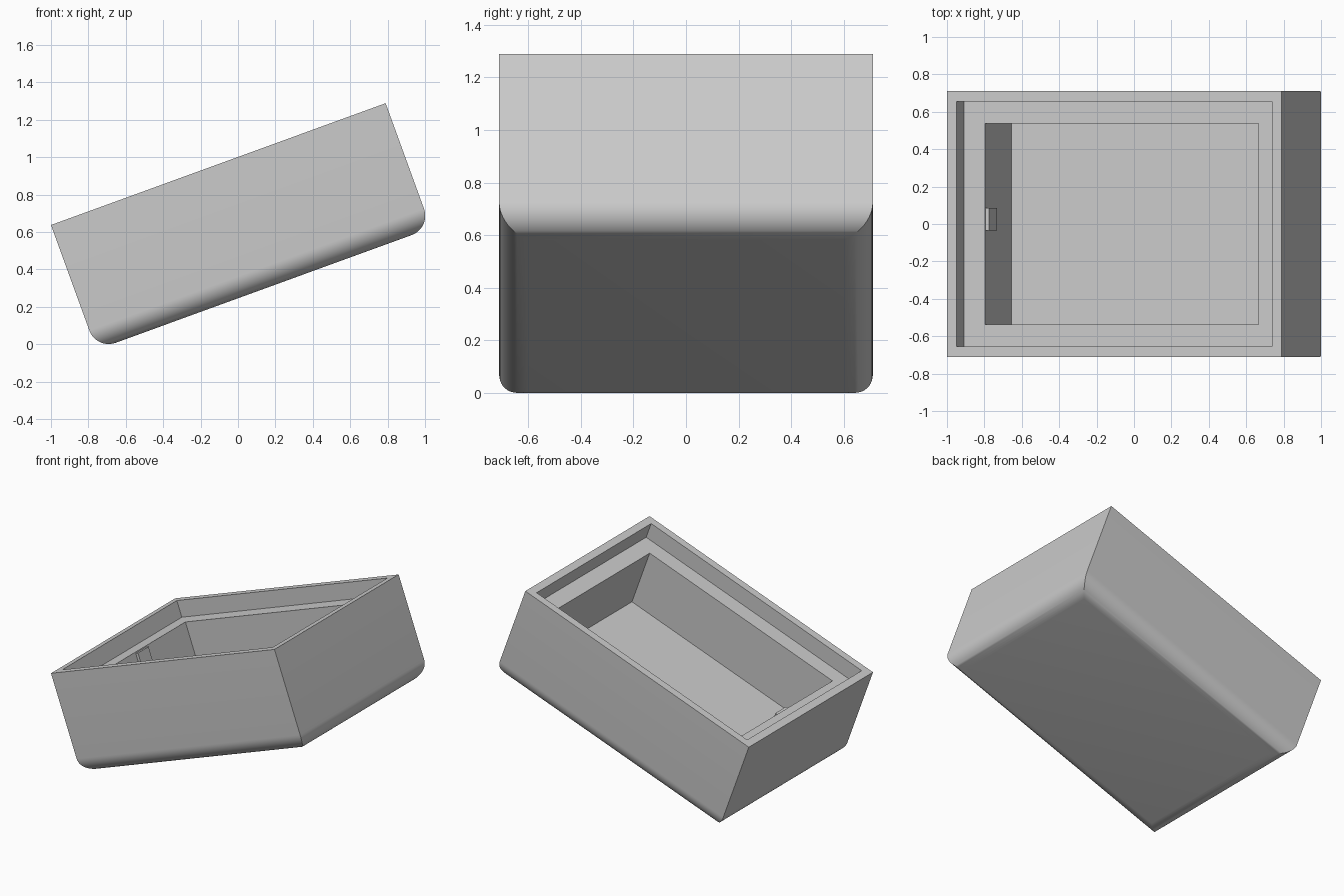
import bpy, bmesh, math
from mathutils import Matrix, Vector

cube = bpy.data.objects.get("Cube")
if cube:
    bpy.data.objects.remove(cube, do_unlink=True)

LENGTH, WIDTH, HEIGHT = 1.904, 1.42, 0.71
TILT = Matrix.Translation((-1, 0, 0.637)) @ Matrix.Rotation(math.radians(-20), 4, 'Y')

grey = bpy.data.materials.new("light_grey")
grey.use_nodes = True
grey.diffuse_color = (0.6, 0.6, 0.6, 1)
grey.node_tree.nodes["Principled BSDF"].inputs["Base Color"].default_value = (0.6, 0.6, 0.6, 1)


def box(bm, low, high):
    """Add an axis-aligned box between two corners."""
    low, high = Vector(low), Vector(high)
    size = high - low
    place = Matrix.Translation((low + high) / 2) @ Matrix.Diagonal((*size, 1))
    bmesh.ops.create_cube(bm, size=1, matrix=place)


def finish(bm, name):
    """Tilt the part into place and give it its colour and shading."""
    bmesh.ops.recalc_face_normals(bm, faces=bm.faces)
    bm.transform(TILT)
    mesh = bpy.data.meshes.new(name)
    bm.to_mesh(mesh)
    bm.free()
    mesh.materials.append(grey)
    obj = bpy.data.objects.new(name, mesh)
    bpy.context.collection.objects.link(obj)
    bpy.ops.object.select_all(action='DESELECT')
    obj.select_set(True)
    bpy.context.view_layer.objects.active = obj
    bpy.ops.object.shade_smooth_by_angle(angle=math.radians(30))


# Tray body, with the top left corner edge at the local origin
bm = bmesh.new()
box(bm, (0, -WIDTH / 2, -HEIGHT), (LENGTH, WIDTH / 2, 0))

# Rounded bottom edges, meeting in mitred corners
bottom = [e for e in bm.edges if all(v.co.z < -HEIGHT + 0.01 for v in e.verts)]
bmesh.ops.bevel(bm, geom=bottom, offset=0.11, segments=12, profile=0.5, affect='EDGES')

# Stepped cavity: shallow rim recess, then the deep pocket
bm.normal_update()
floor = max(bm.faces, key=lambda f: f.calc_center_median().z)
for inset, depth in ((0.055, 0.117), (0.118, 0.415)):
    bmesh.ops.inset_individual(bm, faces=[floor], thickness=inset, use_even_offset=True)
    rim = floor
    new = bmesh.ops.extrude_face_region(bm, geom=[rim])["geom"]
    verts = [g for g in new if isinstance(g, bmesh.types.BMVert)]
    floor = next(g for g in new if isinstance(g, bmesh.types.BMFace))
    if rim.is_valid:
        bmesh.ops.delete(bm, geom=[rim], context='FACES_ONLY')
    bmesh.ops.translate(bm, verts=verts, vec=(0, 0, -depth))
finish(bm, "tray_body")

# Small catch on the low inner wall
bm = bmesh.new()
box(bm, (0.165, -0.035, -0.25), (0.193, 0.085, -0.125))
finish(bm, "wall_catch")
